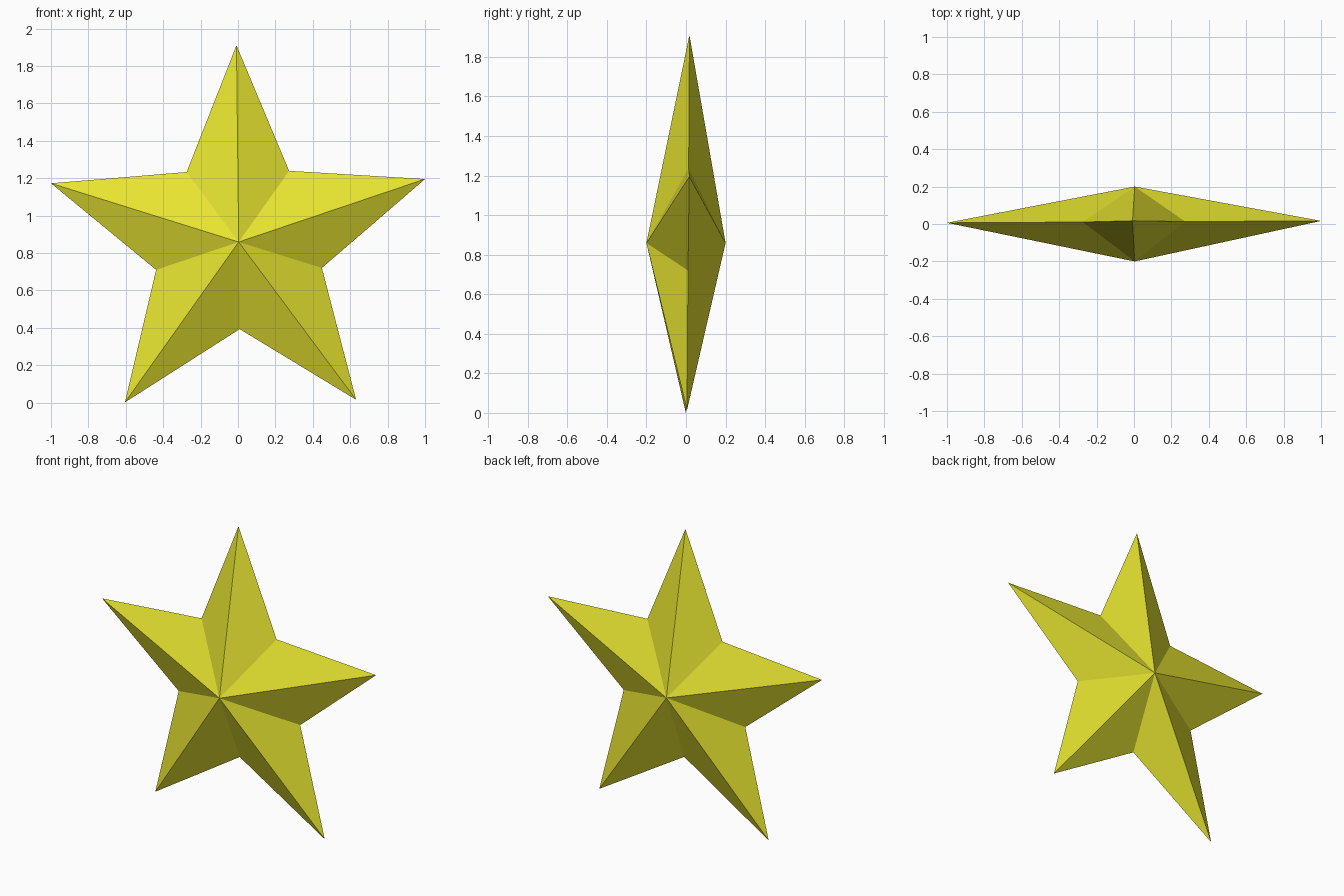
import bpy, bmesh, math

if "Cube" in bpy.data.objects:
    bpy.data.objects.remove(bpy.data.objects["Cube"])

R_OUT, R_IN = 1.0515, 0.466
CX, CZ = 0.0037, 0.859
TWIST = math.radians(90.65)

bm = bmesh.new()

# Star outline: alternating tips and notches, leaning very slightly backwards
rim = []
for i in range(10):
    a = TWIST + i * math.pi / 5
    r = R_IN if i % 2 else R_OUT
    x, z = CX + r * math.cos(a), CZ + r * math.sin(a)
    rim.append(bm.verts.new((x, 0.002 + 0.005 * x + 0.008 * z, z)))

# Front and back peaks fanned to the outline
for y in (-0.2, 0.2):
    peak = bm.verts.new((CX, y, CZ))
    for i in range(10):
        bm.faces.new((peak, rim[i], rim[(i + 1) % 10]))

bmesh.ops.recalc_face_normals(bm, faces=bm.faces)
mesh = bpy.data.meshes.new("star")
bm.to_mesh(mesh)
bm.free()

# Yellow colour
mat = bpy.data.materials.new("yellow")
mat.diffuse_color = (0.8, 0.78, 0.03, 1)
mat.use_nodes = True
mat.node_tree.nodes["Principled BSDF"].inputs["Base Color"].default_value = mat.diffuse_color
mesh.materials.append(mat)

star = bpy.data.objects.new("star", mesh)
bpy.context.collection.objects.link(star)
